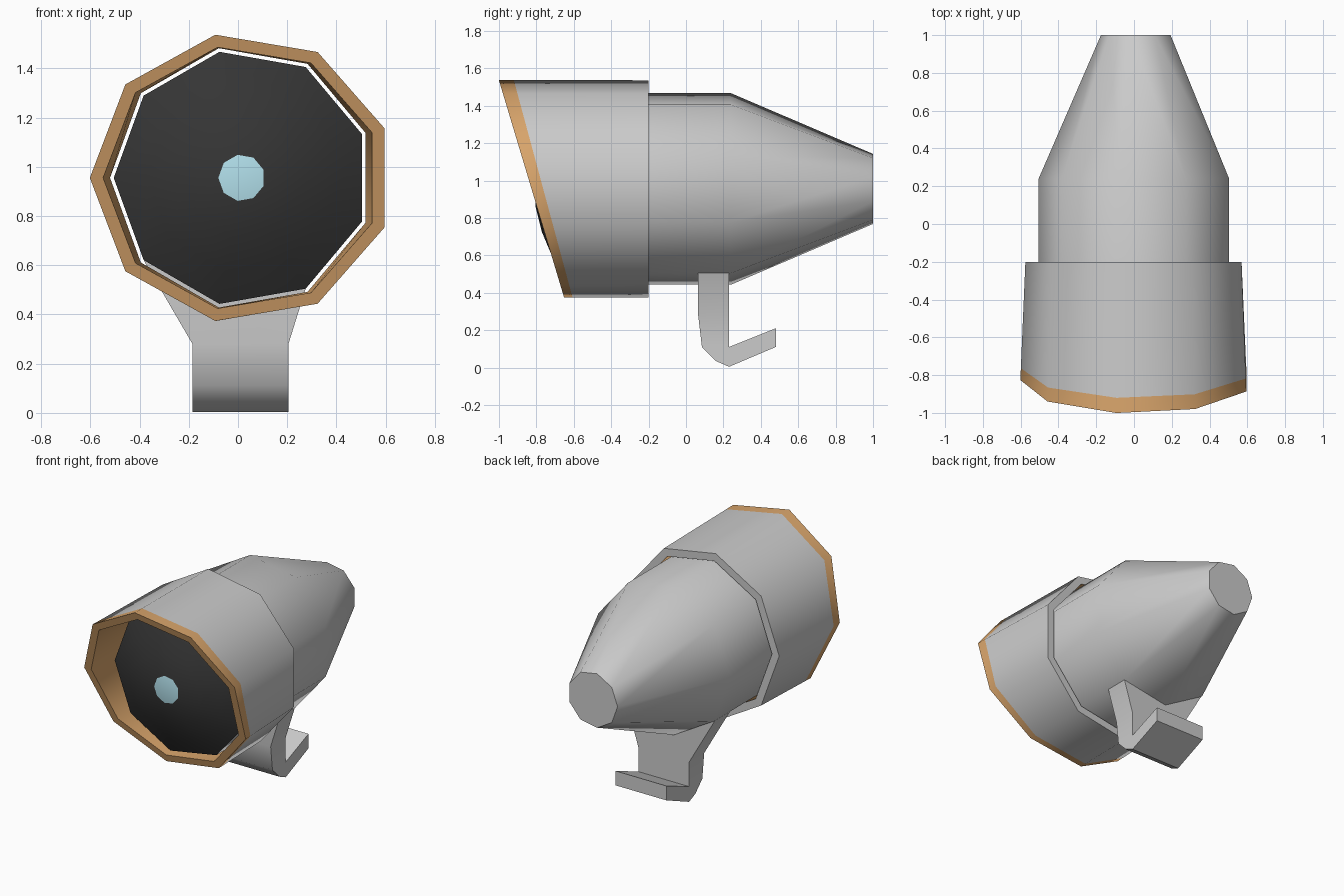
import bpy, bmesh
from math import cos, sin, pi, radians

if "Cube" in bpy.data.objects:
    bpy.data.objects.remove(bpy.data.objects["Cube"])

CX, CZ, SIDES = 0.015, 0.955, 9


def material(name, rgb):
    m = bpy.data.materials.new(name)
    m.diffuse_color = (*rgb, 1)
    m.use_nodes = True
    m.node_tree.nodes["Principled BSDF"].inputs["Base Color"].default_value = m.diffuse_color
    return m


GREY = material("grey", (0.8, 0.8, 0.8))
BROWN = material("brown", (0.70, 0.38, 0.15))
DARK = material("dark", (0.035, 0.035, 0.035))
BLUE = material("pale_blue", (0.45, 0.75, 0.84))


def finish(name, bm, mats=(), angle=45):
    bmesh.ops.recalc_face_normals(bm, faces=bm.faces)
    me = bpy.data.meshes.new(name)
    bm.to_mesh(me)
    bm.free()
    ob = bpy.data.objects.new(name, me)
    bpy.context.collection.objects.link(ob)
    for m in mats:
        me.materials.append(m)
    bpy.ops.object.select_all(action='DESELECT')
    ob.select_set(True)
    bpy.context.view_layer.objects.active = ob
    bpy.ops.object.shade_smooth_by_angle(angle=radians(angle))
    return ob


def ring(r, y, tilt=0.0):
    """Nine points around the barrel axis; tilt=1 lies on the slanted hood mouth."""
    pts = []
    for k in range(SIDES):
        a = pi + k * 2 * pi / SIDES
        z = CZ + r * sin(a) * (1 - 0.043 * tilt)
        slant_y = -1 + 0.3 * (1.535 - z)
        pts.append((CX + r * cos(a), y + (slant_y - y) * tilt, z))
    return pts


def bridge(bm, a, b, mat=0):
    for k in range(SIDES):
        j = (k + 1) % SIDES
        bm.faces.new((a[k], a[j], b[j], b[k])).material_index = mat


def loft(bm, rings, mats):
    loops = [[bm.verts.new(p) for p in pts] for pts in rings]
    for a, b, m in zip(loops, loops[1:], mats):
        bridge(bm, a, b, m)
    return loops


# Barrel with tapered tail, domed dark face and small lens
bm = bmesh.new()
profile = [(0.095, -0.805), (0.235, -0.77), (0.38, -0.71), (0.52, -0.63),
           (0.52, 0.24), (0.19, 1.0)]
loops = loft(bm, [ring(r, y) for r, y in profile], [1, 1, 1, 0, 0])
bm.faces.new(loops[0]).material_index = 2
bm.faces.new(loops[-1])
finish("barrel", bm, (GREY, DARK, BLUE))

# Slanted hood, brown on the rim and inside
bm = bmesh.new()
loops = loft(bm, [ring(0.59, -0.2), ring(0.614, -0.2, 0.9), ring(0.617, -0.2, 1),
                  ring(0.563, -0.2, 1), ring(0.535, -0.2)], [0, 1, 1, 1])
bridge(bm, loops[-1], loops[0])
finish("hood", bm, (GREY, BROWN))

# Hooked mounting bracket, flaring into the barrel underside
bm = bmesh.new()
outline = [(0.065, 0.28), (0.085, 0.11), (0.16, 0.035), (0.23, 0.004),
           (0.48, 0.11), (0.48, 0.21), (0.23, 0.11), (0.23, 0.28)]
sections = []
for x, top_x, top_z in ((-0.185, -0.383, 0.62), (0.205, 0.275, 0.505)):
    pts = [(top_x, 0.065, top_z)] + [(x, y, z) for y, z in outline] + [(top_x, 0.23, top_z)]
    s = [bm.verts.new(p) for p in pts]
    bm.faces.new(s[1:9])
    bm.faces.new((s[0], s[1], s[8], s[9]))
    sections.append(s)
a, b = sections
for i in range(len(a)):
    j = (i + 1) % len(a)
    bm.faces.new((a[i], a[j], b[j], b[i]))
finish("bracket", bm)
